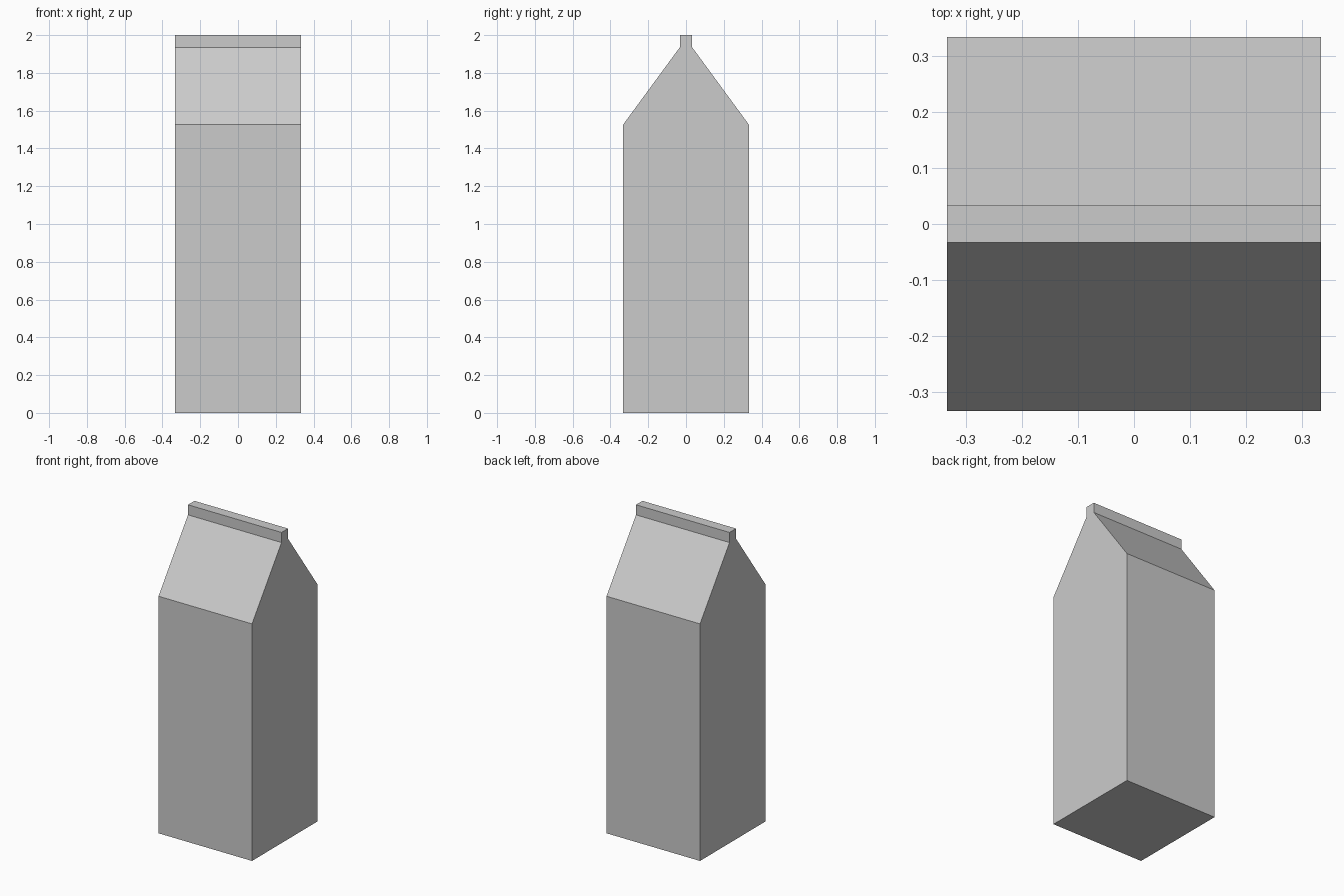
import bpy, bmesh

if "Cube" in bpy.data.objects:
    bpy.data.objects.remove(bpy.data.objects["Cube"])

HALF = 0.333      # half width of the carton
FIN = 0.033       # half thickness of the sealed top fin
SHOULDER, NECK, TOP = 1.526, 1.935, 2.0


def extrude_profile(name, profile, half_width):
    """Sweep a closed (y, z) outline along x."""
    bm = bmesh.new()
    face = bm.faces.new([bm.verts.new((-half_width, y, z)) for y, z in profile])
    swept = bmesh.ops.extrude_face_region(bm, geom=[face])["geom"]
    verts = [g for g in swept if isinstance(g, bmesh.types.BMVert)]
    bmesh.ops.translate(bm, verts=verts, vec=(2 * half_width, 0, 0))
    bmesh.ops.recalc_face_normals(bm, faces=bm.faces)
    mesh = bpy.data.meshes.new(name)
    bm.to_mesh(mesh)
    bm.free()
    obj = bpy.data.objects.new(name, mesh)
    bpy.context.collection.objects.link(obj)
    return obj


# Carton: square body, gabled roof and sealed fin in one mirrored outline
right_side = [(HALF, 0), (HALF, SHOULDER), (FIN, NECK), (FIN, TOP)]
left_side = [(-y, z) for y, z in reversed(right_side)]
extrude_profile("gable_top_carton", right_side + left_side, HALF)
